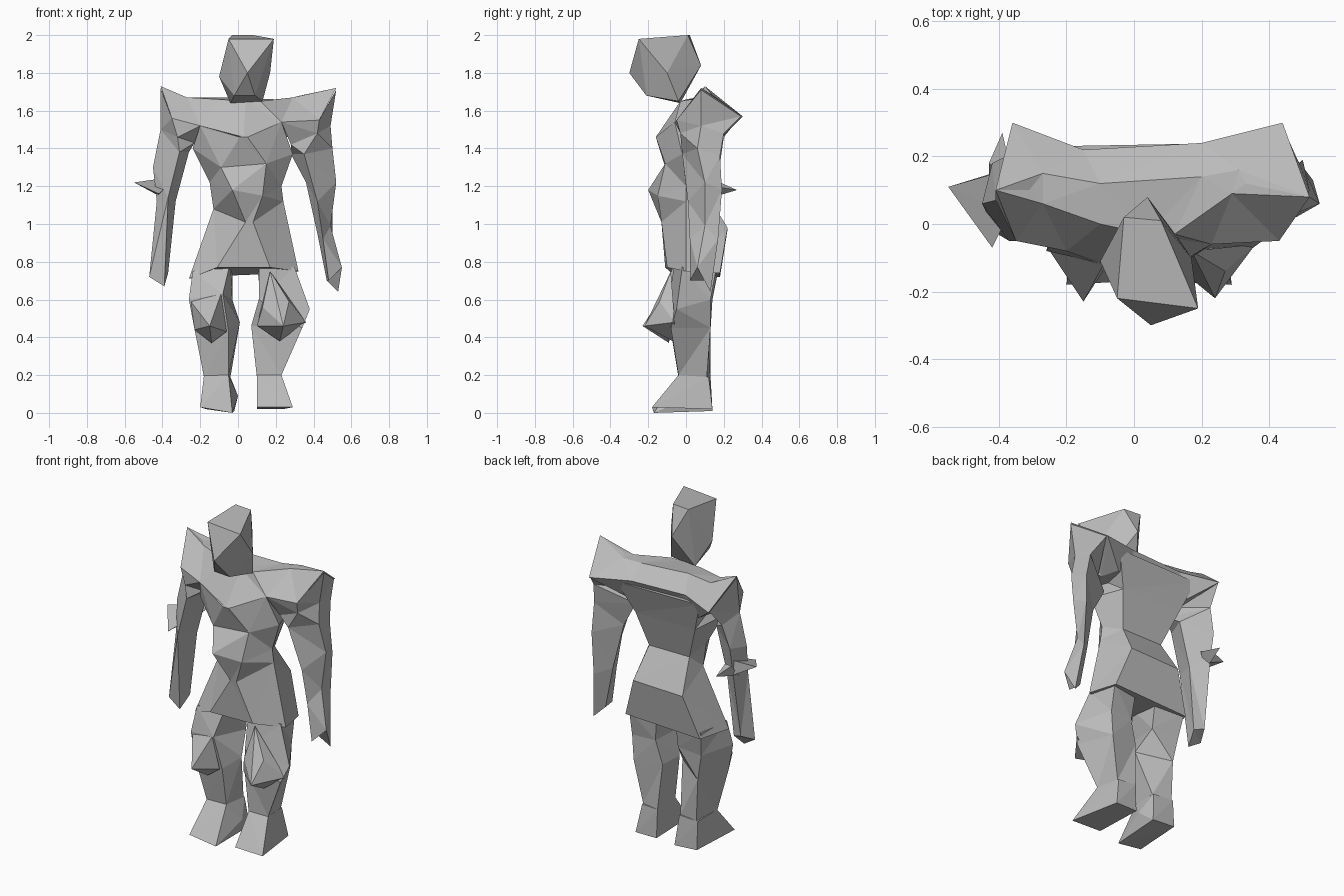
import bpy
import bmesh
from mathutils import Vector

# Coordinates below are given in hundredths of a unit
UNIT = 0.01

default_cube = bpy.data.objects.get("Cube")
if default_cube:
    bpy.data.objects.remove(default_cube, do_unlink=True)


def make_material(name, colour):
    material = bpy.data.materials.new(name)
    material.use_nodes = True
    material.diffuse_color = colour
    shader = material.node_tree.nodes["Principled BSDF"]
    shader.inputs["Base Color"].default_value = colour
    shader.inputs["Roughness"].default_value = 0.8
    return material


stone = make_material("stone grey", (0.5, 0.5, 0.5, 1))


def finish(name, mesh_builder):
    """Turn a bmesh into a flat shaded object with outward faces."""
    bmesh.ops.triangulate(mesh_builder, faces=mesh_builder.faces[:],
                          quad_method='SHORT_EDGE')
    bmesh.ops.recalc_face_normals(mesh_builder, faces=mesh_builder.faces[:])
    mesh = bpy.data.meshes.new(name)
    mesh_builder.to_mesh(mesh)
    mesh_builder.free()
    mesh.materials.append(stone)
    part = bpy.data.objects.new(name, mesh)
    bpy.context.collection.objects.link(part)
    return part


def loft(name, *rings):
    """Skin a stack of equal rings and close both ends."""
    builder = bmesh.new()
    loops = [[builder.verts.new(Vector(p) * UNIT) for p in ring] for ring in rings]
    for upper, lower in zip(loops, loops[1:]):
        for i in range(len(upper)):
            j = (i + 1) % len(upper)
            builder.faces.new((upper[i], upper[j], lower[j], lower[i]))
    builder.faces.new(loops[0])
    builder.faces.new(loops[-1])
    return finish(name, builder)


def hull(name, *points):
    """Wrap a faceted convex block around a few corner points."""
    builder = bmesh.new()
    for p in points:
        builder.verts.new(Vector(p) * UNIT)
    result = bmesh.ops.convex_hull(builder, input=builder.verts[:])
    spare = {v for v in result["geom_interior"] + result["geom_unused"]
             if isinstance(v, bmesh.types.BMVert)}
    bmesh.ops.delete(builder, geom=list(spare), context='VERTS')
    return finish(name, builder)


# Head: a faceted block leaning forward
hull("head",
     (-3, 2, 200), (8, 1, 200), (19, -25, 198), (-5, -22, 198),
     (5, -30, 180), (4, 8, 184), (-10, -11, 178), (17, -10, 180),
     (-4, -3, 164), (13, -4, 165), (-2, -20, 168), (9, -21, 168))

# Shoulder yoke: ridge around the neck, jagged rim, hidden underside
loft("shoulder_yoke",
     [(4, -3, 165), (12, -3, 165), (29, 9, 167), (33, 12, 168), (31, 16, 167), (20, 14, 166),
      (-10, 12, 167), (-27, 15, 167), (-31, 10, 168), (-27, 6, 167), (-10, 0, 166)],
     [(3, -16, 146), (23, -6, 154), (43, -5, 155), (52, 8, 172), (44, 30, 157), (20, 24, 159),
      (-15, 22, 159), (-36, 30, 157), (-41, 10, 173), (-35, -5, 156), (-20, -8, 152)],
     [(3, -8, 142), (14, -3, 146), (26, 2, 146), (30, 8, 146), (27, 19, 146), (14, 17, 146),
      (-9, 17, 146), (-22, 19, 146), (-25, 8, 146), (-22, 2, 146), (-12, -4, 146)])

# Torso down to the skirt hem: right side, front pair, left side, back pair
loft("torso",
     [(-20, -8, 152), (1, -16, 146), (5, -16, 146), (23, -6, 154), (30, 24, 156), (-25, 23, 156)],
     [(-24, -2, 140), (-9, -11, 130), (15, -11, 132), (29, -2, 137), (22, 17, 137), (-18, 17, 137)],
     [(-15, 2, 122), (-3, -20, 118), (13, -15, 115), (23, 0, 120), (17, 11, 116), (-10, 11, 116)],
     [(-13, 2, 108), (4, -13, 101), (8, -13, 101), (24, 0, 112), (20, 22, 98), (-13, 22, 97)],
     [(-26, -4, 71), (-11, -11, 77), (17, -10, 77), (32, 0, 75), (28, 18, 74), (-22, 18, 72)])

# Arms: front, outer, back, inner corners from shoulder to hand
loft("left_arm",
     [(43, -5, 155), (52, 8, 171), (44, 29, 157), (23, -6, 154)],
     [(42, -3, 148), (49, 8, 152), (48, 20, 148), (28, 0, 142)],
     [(35, -2, 137), (50, 6, 140), (49, 18, 136), (28, 8, 137)],
     [(42, 1, 112), (52, 10, 122), (50, 19, 118), (36, 8, 122)],
     [(45, 2, 92), (49, 10, 99), (50, 17, 92), (42, 10, 95)],
     [(48, 2, 70), (55, 6, 77), (53, 13, 64), (47, 10, 70)])
loft("right_arm",
     [(-35, -5, 156), (-41, 10, 172), (-36, 29, 157), (-20, -8, 152)],
     [(-32, -5, 146), (-41, 7, 150), (-38, 20, 146), (-23, 0, 143)],
     [(-31, -5, 138), (-45, 6, 130), (-42, 18, 132), (-26, 8, 138)],
     [(-37, -5, 114), (-43, 2, 112), (-42, 15, 116), (-33, 8, 112)],
     [(-39, 0, 67), (-47, 1, 72), (-43, 9, 76), (-37, 7, 74)])

# Elbow spikes on the right arm
hull("outer_elbow_spike", (-55, 11, 122), (-42, -7, 116), (-37, 3, 120), (-42, 15, 115),
     (-41, 15, 124))
hull("rear_elbow_spike", (-39, 27, 118), (-43, 18, 122), (-43, 10, 113), (-36, 14, 120))

# Legs: four corners from hip to ankle
loft("right_leg",
     [(-24, -5, 75), (-4, -6, 80), (-3, 15, 80), (-22, 17, 75)],
     [(-26, -8, 60), (-8, -12, 63), (-3, 12, 60), (-20, 14, 60)],
     [(-23, -8, 44), (-5, -8, 43), (1, 2, 48), (-17, 13, 44)],
     [(-18, -4, 19), (-5, -4, 20), (-4, 11, 19), (-16, 13, 19)])
loft("left_leg",
     [(11, -6, 80), (30, -2, 77), (27, 16, 76), (10, 14, 80)],
     [(11, -9, 60), (38, -5, 55), (27, 13, 60), (12, 12, 60)],
     [(7, -4, 46), (34, -8, 45), (26, 13, 45), (8, 11, 46)],
     [(10, -4, 19), (23, -4, 20), (21, 11, 19), (10, 13, 19)])

# Pointed knees
hull("right_knee", (-15, -23, 46), (-23, -8, 44), (-6, -9, 43), (-14, -9, 37),
     (-25, -8, 59), (-9, -12, 63))
hull("left_knee", (24, -22, 46), (10, -9, 46), (36, -6, 48), (13, -13, 56),
     (27, -14, 59), (22, -7, 38), (17, -8, 75))

# Feet: wedge blocks with wide toes
hull("right_foot", (-18, -4, 20), (-5, -4, 20), (-4, 12, 19), (-17, 13, 19),
     (-20, -18, 3), (-3, -17, 0), (0, 4, 9), (-2, 14, 1), (-17, 14, 2))
hull("left_foot", (10, -4, 20), (23, -4, 20), (21, 12, 19), (10, 13, 19),
     (10, -17, 3), (29, -18, 3), (24, 14, 2), (10, 14, 2))
